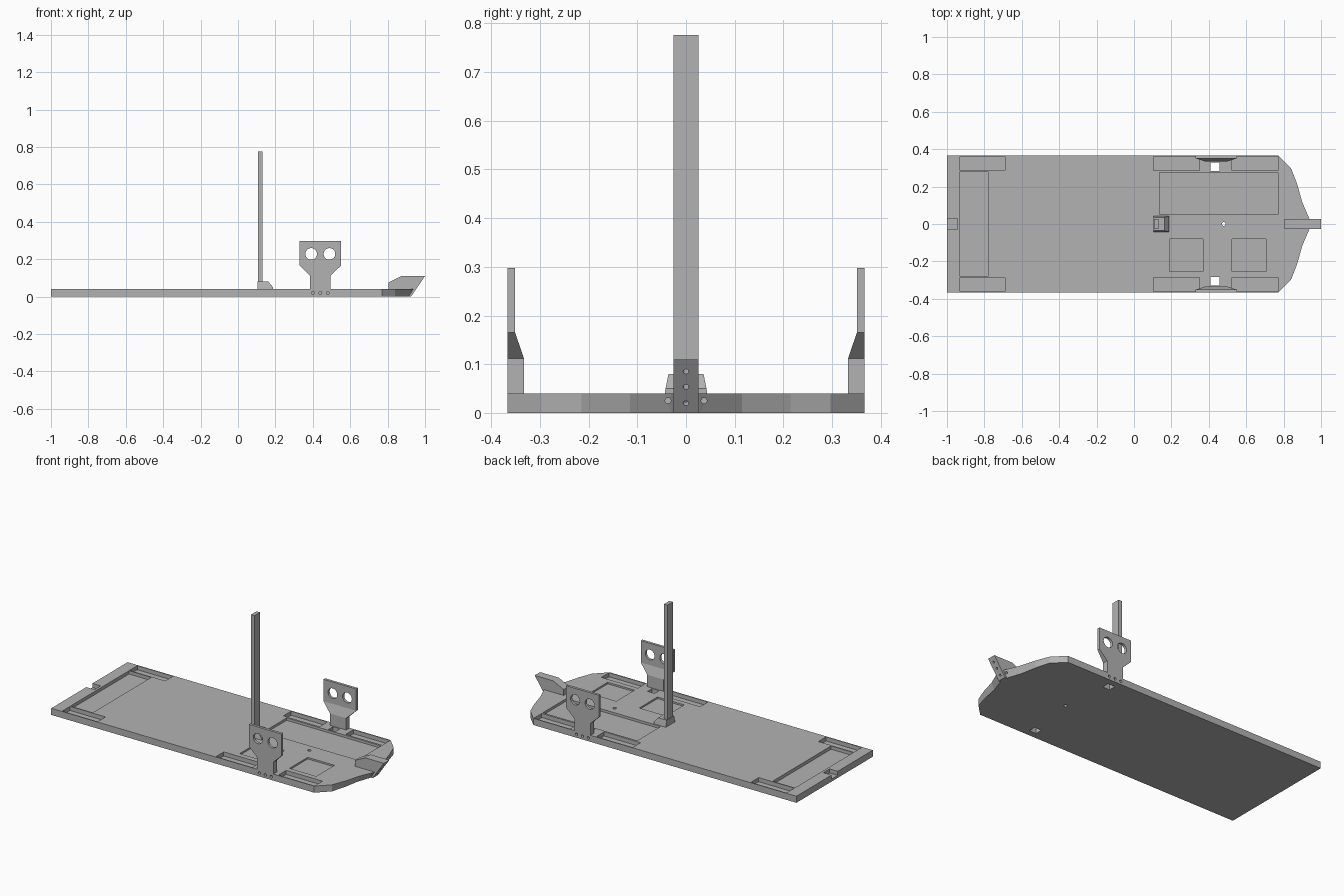
import bpy, bmesh, math
from mathutils import Matrix, Vector

if "Cube" in bpy.data.objects:
    bpy.data.objects.remove(bpy.data.objects["Cube"])

grey = bpy.data.materials.new("light_grey")
grey.diffuse_color = (0.45, 0.45, 0.45, 1)
grey.use_nodes = True
grey.node_tree.nodes["Principled BSDF"].inputs["Base Color"].default_value = grey.diffuse_color


def finish(name, bm):
    bmesh.ops.recalc_face_normals(bm, faces=bm.faces)
    mesh = bpy.data.meshes.new(name)
    bm.to_mesh(mesh)
    bm.free()
    mesh.materials.append(grey)
    ob = bpy.data.objects.new(name, mesh)
    bpy.context.collection.objects.link(ob)
    return ob


def loft(bm, a, b):
    """Closed solid between two matching outlines."""
    va, vb = [bm.verts.new(p) for p in a], [bm.verts.new(p) for p in b]
    bm.faces.new(va)
    bm.faces.new(vb[::-1])
    n = len(va)
    for i in range(n):
        j = (i + 1) % n
        bm.faces.new((va[j], va[i], vb[i], vb[j]))


def box(bm, x0, x1, y0, y1, z0, z1):
    ring = [(x0, y0), (x1, y0), (x1, y1), (x0, y1)]
    loft(bm, [(x, y, z0) for x, y in ring], [(x, y, z1) for x, y in ring])


def hole(bm, center, axis, radius, depth, sides=16):
    rot = Vector(axis).to_track_quat('Z', 'Y').to_matrix().to_4x4()
    bmesh.ops.create_cone(bm, cap_ends=True, segments=sides, radius1=radius, radius2=radius,
                          depth=depth, matrix=Matrix.Translation(center) @ rot)


def cut(ob, bm):
    cutter = finish("cutter", bm)
    cutter.hide_render = True
    mod = ob.modifiers.new("cut", 'BOOLEAN')
    mod.operation, mod.solver, mod.object = 'DIFFERENCE', 'EXACT', cutter
    bpy.context.view_layer.objects.active = ob
    bpy.ops.object.modifier_apply(modifier=mod.name)
    bpy.data.objects.remove(cutter)


# Deck plate with a bowed nose that rakes back underneath
T = 0.04
nose = [(0.77, 0.367), (0.84, 0.297), (0.872, 0.215), (0.9, 0.115), (0.937, 0.03)]
half = [(-1, 0.367)] + nose
top = half + [(x, -y) for x, y in reversed(half)]
rake = lambda x, y: x - (0.028 * max(0, 1 - abs(y) / 0.297) if x > 0 else 0)
bm = bmesh.new()
loft(bm, [(rake(x, y), y, 0) for x, y in top], [(x, y, T) for x, y in top])
deck = finish("deck_plate", bm)

# Recesses, slots and screw holes in the deck
bm = bmesh.new()
for s in (-1, 1):
    for x0, x1 in ((-0.93, -0.69), (0.105, 0.35), (0.525, 0.77)):
        box(bm, x0, x1, *sorted((s * 0.287, s * 0.361)), 0.015, 0.1)
    box(bm, 0.41, 0.457, *sorted((s * 0.284, s * 0.328)), -0.1, 0.1)
    for x in (0.4, 0.44, 0.48):
        hole(bm, (x, s * 0.367, 0.02), (0, 1, 0), 0.008, 0.04, 12)
    hole(bm, (0.92, s * 0.037, 0.025), (1, 0, 0), 0.006, 0.06, 12)
box(bm, -0.93, -0.78, -0.28, 0.28, 0.02, 0.1)
box(bm, -1.1, -0.945, -0.03, 0.03, 0.015, 0.1)
box(bm, 0.135, 0.77, 0.05, 0.275, 0.025, 0.1)
box(bm, 0.19, 0.37, -0.255, -0.08, 0.03, 0.1)
box(bm, 0.525, 0.705, -0.255, -0.08, 0.03, 0.1)
hole(bm, (0.48, 0, 0.02), (0, 0, 1), 0.01, 0.2)
cut(deck, bm)

# Side brackets: thick stem tapering into a wide thin plate with two holes
for s, side in ((-1, "front"), (1, "back")):
    levels = [(T - 0.002, 0.055, 0.333), (0.112, 0.055, 0.333),
              (0.165, 0.11, 0.351), (0.298, 0.11, 0.351)]
    bm = bmesh.new()
    rings = [[bm.verts.new((0.44 + dx * w, y * s, z)) for dx, y in
              ((-1, yi), (1, yi), (1, 0.367), (-1, 0.367))] for z, w, yi in levels]
    bm.faces.new(rings[0])
    bm.faces.new(rings[-1])
    for a, b in zip(rings, rings[1:]):
        for i in range(4):
            j = (i + 1) % 4
            bm.faces.new((a[i], a[j], b[j], b[i]))
    bracket = finish(side + "_bracket", bm)
    bm = bmesh.new()
    for x in (0.391, 0.489):
        hole(bm, (x, s * 0.36, 0.228), (0, 1, 0), 0.031, 0.2, 32)
    cut(bracket, bm)

# Mast and its wedge-shaped foot
bm = bmesh.new()
box(bm, 0.107, 0.13, -0.026, 0.026, 0.03, 0.776)
finish("mast", bm)
bm = bmesh.new()
low = [(0.105, -0.044), (0.187, -0.044), (0.187, 0.044), (0.105, 0.044)]
mid = [(0.105, -0.042), (0.187, -0.042), (0.187, 0.042), (0.105, 0.042)]
high = [(0.105, -0.036), (0.162, -0.036), (0.162, 0.036), (0.105, 0.036)]
loft(bm, [(x, y, T - 0.002) for x, y in low], [(x, y, 0.05) for x, y in mid])
loft(bm, [(x, y, 0.05) for x, y in mid], [(x, y, 0.08) for x, y in high])
finish("mast_foot", bm)

# Raked prow block with screw holes along its slanted face
prow_profile = [(0.805, 0.03), (0.805, 0.076), (0.875, 0.11), (1.0, 0.11), (0.925, 0.0), (0.9, 0.0)]
bm = bmesh.new()
loft(bm, [(x, -0.026, z) for x, z in prow_profile], [(x, 0.026, z) for x, z in prow_profile])
prow = finish("prow_block", bm)
bm = bmesh.new()
slope = Vector((0.11, 0, -0.075)).normalized()
for z in (0.02, 0.053, 0.085):
    hole(bm, (0.925 + z * 0.075 / 0.11, 0, z), slope, 0.006, 0.04, 12)
cut(prow, bm)
